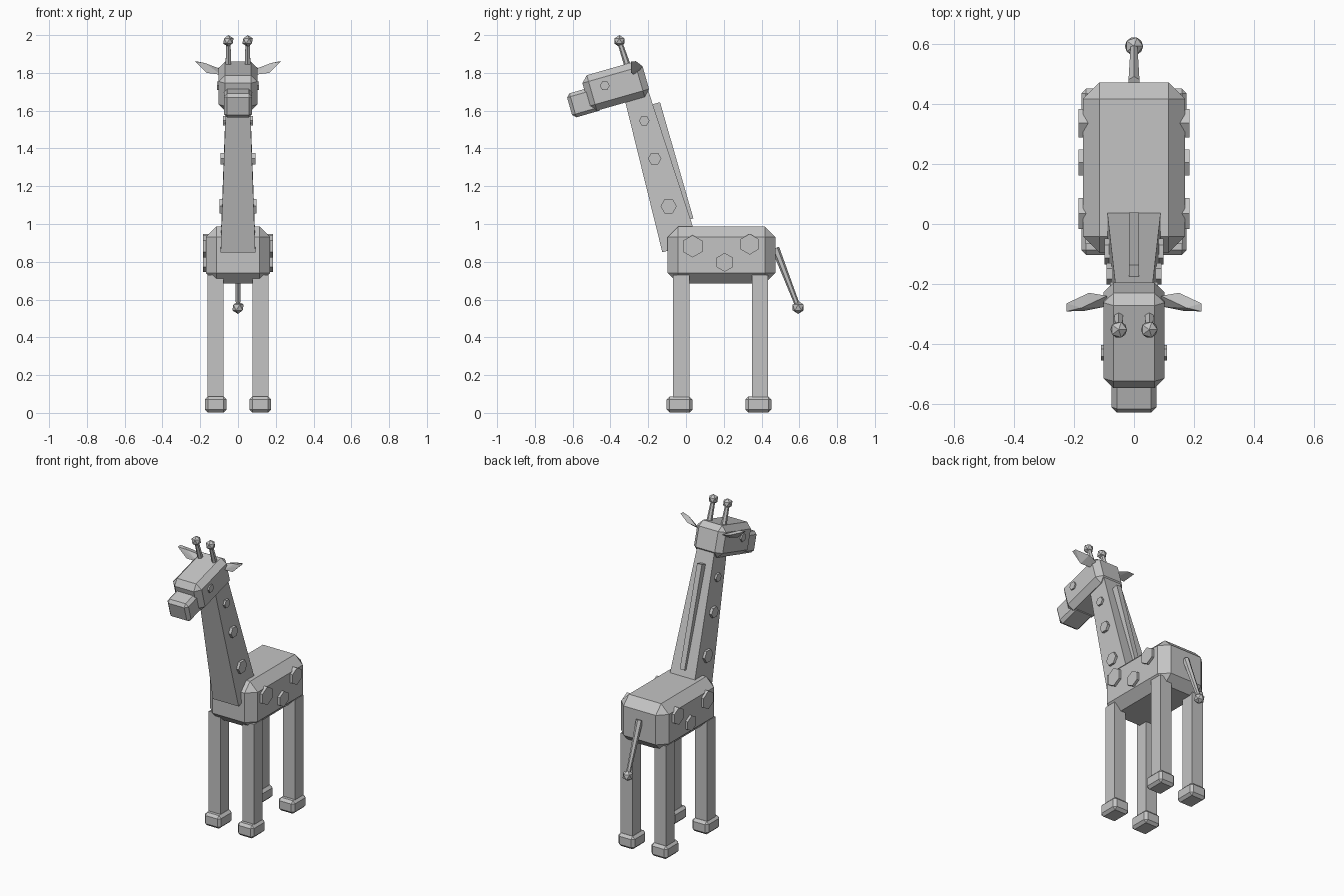
import bpy, bmesh, math
from mathutils import Matrix, Vector

if "Cube" in bpy.data.objects:
    bpy.data.objects.remove(bpy.data.objects["Cube"])

TILT = math.radians(16)   # shared lean of neck, mane and head
SIDES = {"left": 1, "right": -1}

grey = bpy.data.materials.new("plain_grey")
grey.use_nodes = True
colour = (0.55, 0.55, 0.55, 1)
grey.diffuse_color = colour
grey.node_tree.nodes["Principled BSDF"].inputs["Base Color"].default_value = colour


def finish(name, bm):
    bmesh.ops.recalc_face_normals(bm, faces=bm.faces)
    mesh = bpy.data.meshes.new(name)
    bm.to_mesh(mesh)
    bm.free()
    mesh.materials.append(grey)
    obj = bpy.data.objects.new(name, mesh)
    bpy.context.collection.objects.link(obj)
    return obj


def box(name, centre, size, bevel=0, tilt=0, taper=1):
    """Chamfered box, optionally narrowed at the top and leaned about x."""
    bm = bmesh.new()
    bmesh.ops.create_cube(bm, size=1)
    for v in bm.verts:
        k = taper if v.co.z > 0 else 1
        v.co = Vector((v.co.x * size[0] * k, v.co.y * size[1] * k, v.co.z * size[2]))
    if bevel:
        bmesh.ops.bevel(bm, geom=bm.edges[:], offset=bevel, segments=1,
                        profile=0.5, affect='EDGES')
    bm.transform(Matrix.Translation(centre) @ Matrix.Rotation(tilt, 4, 'X'))
    return finish(name, bm)


def rod(name, start, end, r1, r2, sides=6, roll=0):
    """Flat-sided cone or cylinder between two points."""
    start, end = Vector(start), Vector(end)
    axis = end - start
    bm = bmesh.new()
    bmesh.ops.create_cone(bm, cap_ends=True, segments=sides, radius1=r1,
                          radius2=r2, depth=axis.length)
    turn = axis.to_track_quat('Z', 'Y').to_matrix().to_4x4()
    bm.transform(Matrix.Translation((start + end) / 2) @ turn
                 @ Matrix.Rotation(roll, 4, 'Z'))
    return finish(name, bm)


def ball(name, centre, radius):
    bm = bmesh.new()
    bmesh.ops.create_icosphere(bm, subdivisions=1, radius=radius)
    bm.transform(Matrix.Translation(centre))
    return finish(name, bm)


def disc(name, side, y, z, radius, inner, outer, roll=0):
    """Raised hexagon on one flank."""
    bm = bmesh.new()
    bmesh.ops.create_cone(bm, cap_ends=True, segments=6, radius1=radius,
                          radius2=radius, depth=outer - inner)
    bm.transform(Matrix.Translation((side * (inner + outer) / 2, y, z))
                 @ Matrix.Rotation(roll, 4, 'X')
                 @ Matrix.Rotation(math.pi / 2, 4, 'Y'))
    return finish(name, bm)


# Body, neck, mane, head and snout
box("body", (0, 0.188, 0.836), (0.34, 0.57, 0.3), bevel=0.055)
up = Vector((0, -math.sin(TILT), math.cos(TILT)))
neck_base, neck_length = Vector((0, -0.031, 0.877)), 0.86
box("neck", neck_base + up * neck_length / 2, (0.184, 0.196, neck_length),
    tilt=TILT, taper=0.67)
box("mane", (0, -0.078, 1.329), (0.034, 0.06, 0.64), tilt=TILT)
box("head", (0, -0.372, 1.73), (0.204, 0.331, 0.195), bevel=0.034, tilt=TILT)
box("snout", (0, -0.537, 1.646), (0.15, 0.165, 0.132), bevel=0.018, tilt=TILT)

# Tail with a tuft
rod("tail", (0, 0.473, 0.872), (0, 0.594, 0.56), 0.021, 0.013)
ball("tail_tuft", (0, 0.594, 0.558), 0.034)

# Spot layouts: y, z, radius, outer x
body_spots = [(0.035, 0.882, 0.059), (0.205, 0.797, 0.05), (0.337, 0.893, 0.055)]
neck_spots = [(-0.221, 1.547, 0.028, 0.08), (-0.166, 1.346, 0.036, 0.092),
              (-0.092, 1.094, 0.043, 0.099)]

# Ear outline for the left side: tip, middle ridge, base
ear_points = [(0.225, -0.265, 1.862), (0.225, -0.292, 1.86),
              (0.15, -0.23, 1.835), (0.165, -0.29, 1.8), (0.175, -0.28, 1.852),
              (0.09, -0.24, 1.82), (0.09, -0.275, 1.79)]

for label, s in SIDES.items():
    # Legs and hooves
    for place, y in (("front", -0.025), ("back", 0.392)):
        box(f"{place}_{label}_leg", (s * 0.12, y, 0.39), (0.084, 0.085, 0.68))
        box(f"{place}_{label}_hoof", (s * 0.118, y - 0.009, 0.044),
            (0.116, 0.138, 0.084), bevel=0.016)

    # Horns with knobs
    rod(f"{label}_horn", (s * 0.051, -0.302, 1.815), (s * 0.051, -0.353, 1.97),
        0.018, 0.013)
    ball(f"{label}_horn_knob", (s * 0.051, -0.353, 1.969), 0.031)

    # Ear
    bm = bmesh.new()
    for x, y, z in ear_points:
        bm.verts.new((s * x, y, z))
    bmesh.ops.convex_hull(bm, input=bm.verts[:])
    finish(f"{label}_ear", bm)

    # Eye
    disc(f"{label}_eye", s, -0.43, 1.732, 0.026, 0.09, 0.111)

    # Spots
    for i, (y, z, r) in enumerate(body_spots):
        disc(f"{label}_body_spot_{i}", s, y, z, r, 0.15, 0.186, math.pi / 6)
    for i, (y, z, r, outer) in enumerate(neck_spots):
        disc(f"{label}_neck_spot_{i}", s, y, z, r, outer - 0.035, outer)
